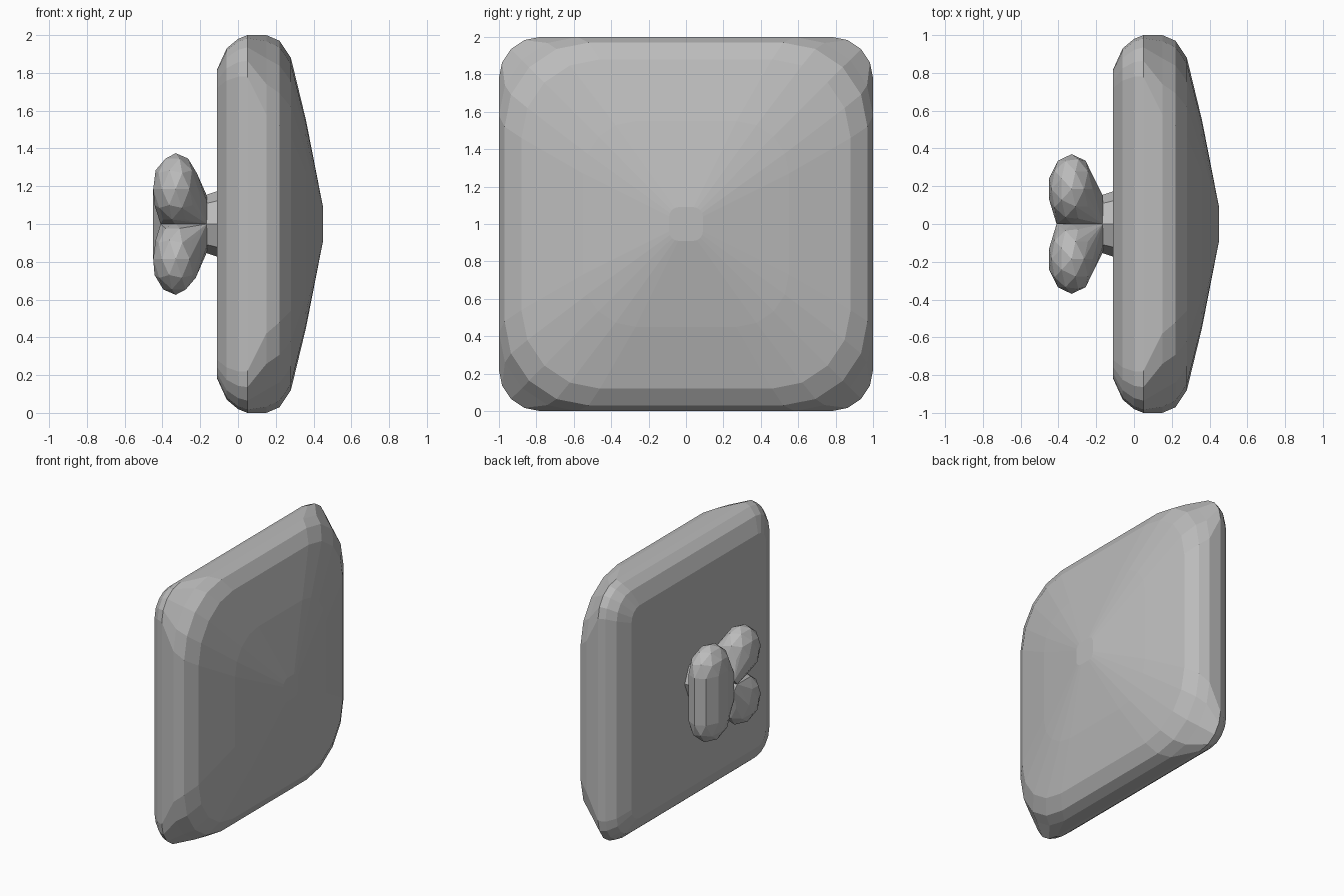
import bpy, bmesh, math
from mathutils import Vector, Matrix

cube = bpy.data.objects.get("Cube")
if cube:
    bpy.data.objects.remove(cube, do_unlink=True)

grey = bpy.data.materials.new("plain grey")
grey.use_nodes = True
colour = (0.5, 0.5, 0.5, 1)
grey.diffuse_color = colour
grey.node_tree.nodes["Principled BSDF"].inputs["Base Color"].default_value = colour


def finish(name, bm):
    bmesh.ops.recalc_face_normals(bm, faces=bm.faces[:])
    mesh = bpy.data.meshes.new(name)
    bm.to_mesh(mesh)
    bm.free()
    mesh.materials.append(grey)
    obj = bpy.data.objects.new(name, mesh)
    bpy.context.collection.objects.link(obj)
    return obj


def rounded_square(x, half, radius, steps=4):
    """Outline in the YZ plane with rounded corners."""
    points = []
    for corner in range(4):
        middle = math.radians(45 + 90 * corner)
        cy = math.copysign(half - radius, math.cos(middle))
        cz = math.copysign(half - radius, math.sin(middle))
        for i in range(steps + 1):
            a = math.pi / 2 * (corner + i / steps)
            points.append((x, cy + radius * math.cos(a), 1 + cz + radius * math.sin(a)))
    return points


# Domed cushion: rings of (x, half size, corner radius) from flat back to tip
rings = [(-0.11, 0.82, 0.10), (-0.06, 0.93, 0.17), (0.0, 0.98, 0.20),
         (0.05, 1.0, 0.22), (0.15, 1.0, 0.42), (0.22, 0.97, 0.45),
         (0.28, 0.88, 0.42), (0.36, 0.55, 0.28), (0.45, 0.09, 0.05)]
bm = bmesh.new()
loops = [[bm.verts.new(p) for p in rounded_square(*ring)] for ring in rings]
for low, high in zip(loops, loops[1:]):
    for i in range(len(low)):
        j = (i + 1) % len(low)
        bm.faces.new((low[i], low[j], high[j], high[i]))
bm.faces.new(loops[0])
bm.faces.new(loops[-1])
finish("cushion", bm)


# Knob lobes: hulls of low-poly pebbles, drawn in to the shared middle
def lobe(name, centres, inner):
    bm = bmesh.new()
    for c in centres:
        place = Matrix.Translation(Vector(c)) @ Matrix.Diagonal((0.125, 0.185, 0.19, 1))
        bmesh.ops.create_icosphere(bm, subdivisions=2, radius=1, matrix=place)
    for p in inner:
        bm.verts.new(p)
    bmesh.ops.delete(bm, geom=bm.faces[:] + bm.edges[:], context="EDGES_FACES")
    if not bm.verts:
        raise RuntimeError("lobe has no points")
    hull = bmesh.ops.convex_hull(bm, input=bm.verts[:])
    inside = [v for v in hull["geom_interior"] if isinstance(v, bmesh.types.BMVert)]
    bmesh.ops.delete(bm, geom=inside, context="VERTS")
    return finish(name, bm)


front, back = -0.41, -0.165
for name, s in (("upper_lobe", 1), ("lower_lobe", -1)):
    lobe(name, [(-0.33, -0.185, 1 + 0.185 * s)],
         [(x, y, 1 + z * s) for x, y, z in
          ((front, 0, 0.04), (front, -0.04, 0), (back, 0, 0),
           (back, -0.15, 0), (back, 0, 0.15), (back, -0.12, 0.12))])
lobe("long_lobe", [(-0.33, 0.185, 0.82), (-0.33, 0.185, 1.18)],
     [(back, y, 1 + z) for y, z in ((0, 0.15), (0, -0.15), (0.15, 0.1), (0.15, -0.1))]
     + [(front, 0, 1.1), (front, 0, 0.9)])

# Short flared stem joining the lobes to the cushion
bm = bmesh.new()
bmesh.ops.create_cone(bm, cap_ends=True, segments=8, radius1=0.15, radius2=0.18, depth=0.09,
                      matrix=Matrix.Translation((-0.135, 0, 1))
                      @ Matrix.Rotation(math.pi / 2, 4, "Y"))
finish("stem", bm)
